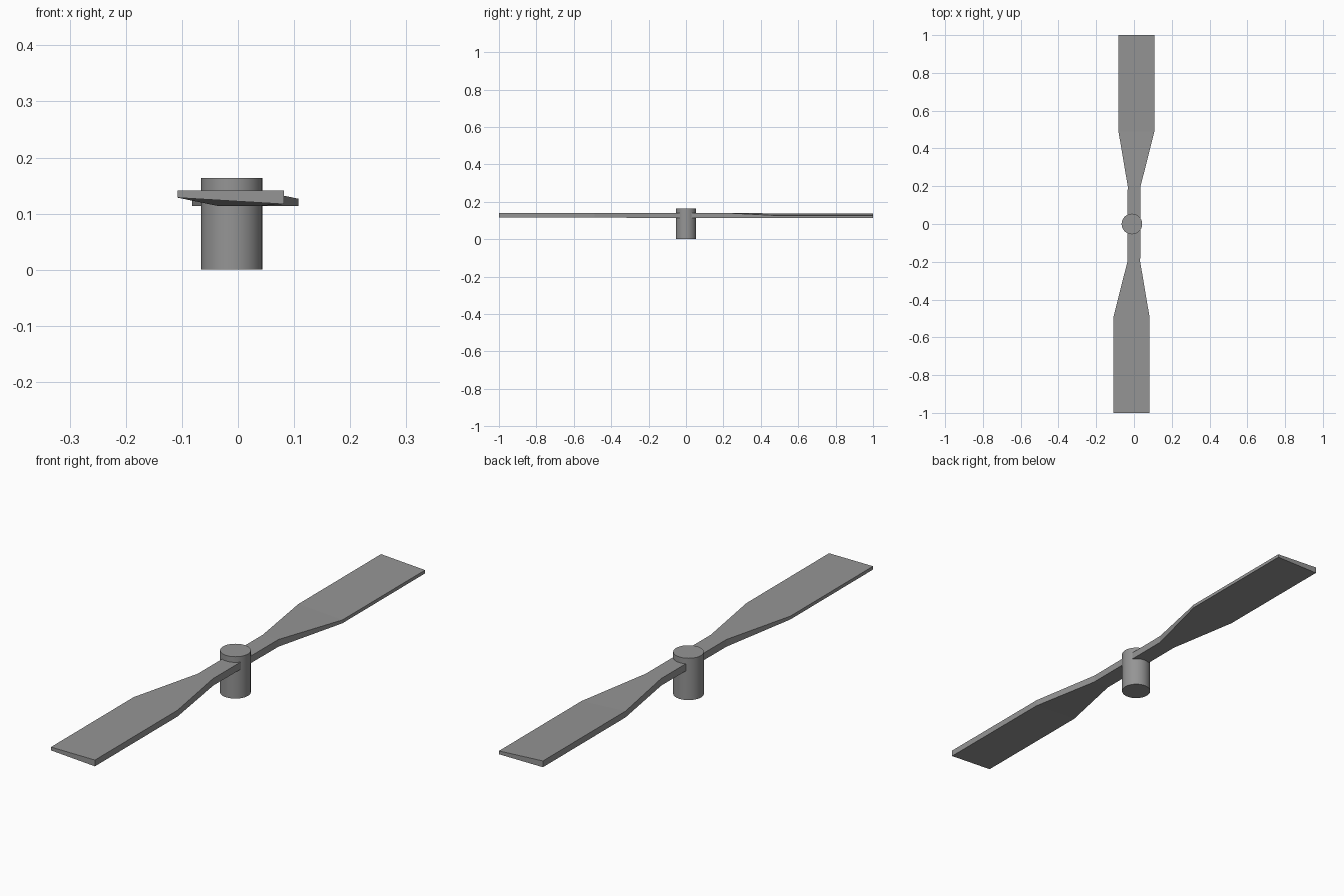
import bpy, bmesh

if "Cube" in bpy.data.objects:
    bpy.data.objects.remove(bpy.data.objects["Cube"])

# Dark grey for the whole propeller
grey = bpy.data.materials.new("dark_grey")
grey.diffuse_color = (0.3, 0.3, 0.3, 1)
grey.use_nodes = True
grey.node_tree.nodes["Principled BSDF"].inputs["Base Color"].default_value = grey.diffuse_color

# Hub: plain upright cylinder, slightly off the blade centreline
bpy.ops.mesh.primitive_cylinder_add(vertices=32, radius=0.0545, depth=0.1635,
                                    location=(-0.011, 0, 0.08175))
hub = bpy.context.object
hub.name = "hub"
hub.data.materials.append(grey)
bpy.ops.object.shade_smooth_by_angle()

# Front blade sections: y, left x, right x, left bottom z, right bottom z
TOP, BOTTOM = 0.1415, 0.1135
half = [(-1.0, -0.108, 0.082, 0.1285, 0.117),
        (-0.49, -0.108, 0.082, 0.1285, 0.117),
        (-0.2, -0.035, 0.033, BOTTOM, BOTTOM)]
front = [[(xl, y, zl), (xr, y, zr), (xr, y, TOP), (xl, y, TOP)]
         for y, xl, xr, zl, zr in half]


def invert(p):
    """Point mirror through the middle of the propeller bar."""
    return (-p[0], -p[1], TOP + BOTTOM - p[2])


# Back blade repeats the front one, turned over (corner order kept matching)
back = [[invert(s[i]) for i in (2, 3, 0, 1)] for s in reversed(front)]

# Blades: loft through all sections in one continuous bar
bm = bmesh.new()
rings = [[bm.verts.new(p) for p in s] for s in front + back]
for a, b in zip(rings, rings[1:]):
    for i in range(4):
        j = (i + 1) % 4
        bm.faces.new((a[i], a[j], b[j], b[i]))
bm.faces.new(rings[0])
bm.faces.new(rings[-1])
bmesh.ops.recalc_face_normals(bm, faces=bm.faces)
mesh = bpy.data.meshes.new("blades")
bm.to_mesh(mesh)
bm.free()
mesh.materials.append(grey)
bpy.context.collection.objects.link(bpy.data.objects.new("blades", mesh))
